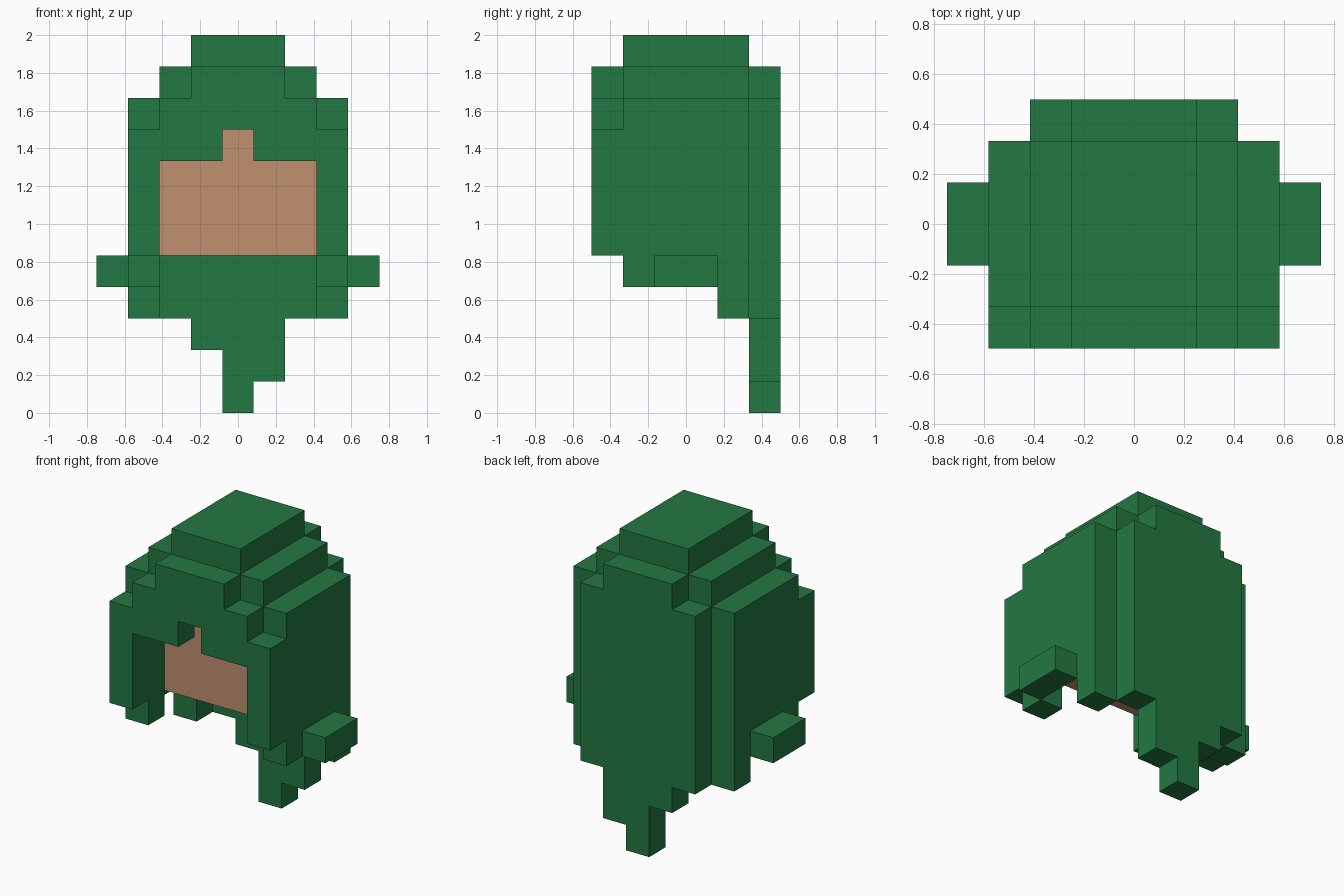
import bpy, bmesh, math

cube = bpy.data.objects.get("Cube")
if cube:
    bpy.data.objects.remove(cube, do_unlink=True)

UNIT = 1 / 6  # edge length of one block


def linear(c):
    c /= 255
    return c / 12.92 if c <= 0.04045 else ((c + 0.055) / 1.055) ** 2.4


def material(name, rgb):
    mat = bpy.data.materials.new(name)
    mat.use_nodes = True
    color = (*[linear(c) for c in rgb], 1)
    mat.diffuse_color = color
    bsdf = mat.node_tree.nodes["Principled BSDF"]
    bsdf.inputs["Base Color"].default_value = color
    bsdf.inputs["Roughness"].default_value = 0.7
    return mat


def box(x0, x1, y0, y1, z0, z1):
    """Block cells filling a range: x 0-9, y 0-6 (front to back), z 0-12."""
    return {(x, y, z) for x in range(x0, x1) for y in range(y0, y1) for z in range(z0, z1)}


def mirrored(cells):
    return {(8 - x, y, z) for x, y, z in cells}


def build(name, cells, mat):
    """Skin the outside of a set of cells and merge coplanar squares."""
    bm = bmesh.new()
    corners = {}

    def vert(p):
        if p not in corners:
            corners[p] = bm.verts.new(((p[0] - 4.5) * UNIT, (p[1] - 3) * UNIT, p[2] * UNIT))
        return corners[p]

    for cell in sorted(cells):
        for axis in range(3):
            for side in (0, 1):
                near = list(cell)
                near[axis] += 1 if side else -1
                if tuple(near) in cells:
                    continue
                quad = []
                for u, v in ((0, 0), (1, 0), (1, 1), (0, 1)):
                    p = list(cell)
                    p[axis] += side
                    p[(axis + 1) % 3] += u
                    p[(axis + 2) % 3] += v
                    quad.append(vert(tuple(p)))
                bm.faces.new(quad if side else quad[::-1])
    bmesh.ops.dissolve_limit(bm, angle_limit=math.radians(1), verts=bm.verts[:], edges=bm.edges[:])
    mesh = bpy.data.meshes.new(name)
    bm.to_mesh(mesh)
    bm.free()
    mesh.materials.append(mat)
    obj = bpy.data.objects.new(name, mesh)
    bpy.context.collection.objects.link(obj)
    return obj


green = material("leaf green", (35, 120, 66))
tan = material("tan skin", (193, 144, 111))

# Front rim with a stepped top and the face opening
rim = box(1, 8, 0, 1, 5, 9) | box(2, 7, 0, 1, 9, 10) | box(3, 6, 0, 1, 10, 11)
rim -= box(2, 7, 0, 1, 5, 8) | box(4, 5, 0, 1, 8, 9)

# Crown and side walls, hollow for the head
crown = box(1, 8, 1, 5, 5, 10) | box(2, 7, 1, 5, 10, 11) | box(3, 6, 1, 5, 11, 12)
crown -= box(2, 7, 1, 5, 5, 9)

# Hanging locks on both sides, in front of and behind the flips
locks = box(1, 2, 1, 2, 4, 5) | box(1, 2, 4, 5, 3, 5)
locks |= mirrored(locks)

# Back panel narrowing to an uneven tail
back = box(2, 7, 5, 6, 3, 10) | box(3, 6, 5, 6, 10, 11)
tail = box(3, 6, 5, 6, 2, 3) | box(4, 6, 5, 6, 1, 2) | box(4, 5, 5, 6, 0, 1)

build("hood", rim | crown | locks | back | tail, green)

# Outward flips at the sides
flip = box(0, 1, 2, 4, 4, 5)
build("right_flip", flip, green)
build("left_flip", mirrored(flip), green)

# Head set back inside the hood
build("head", box(2, 7, 2, 5, 5, 9), tan)
